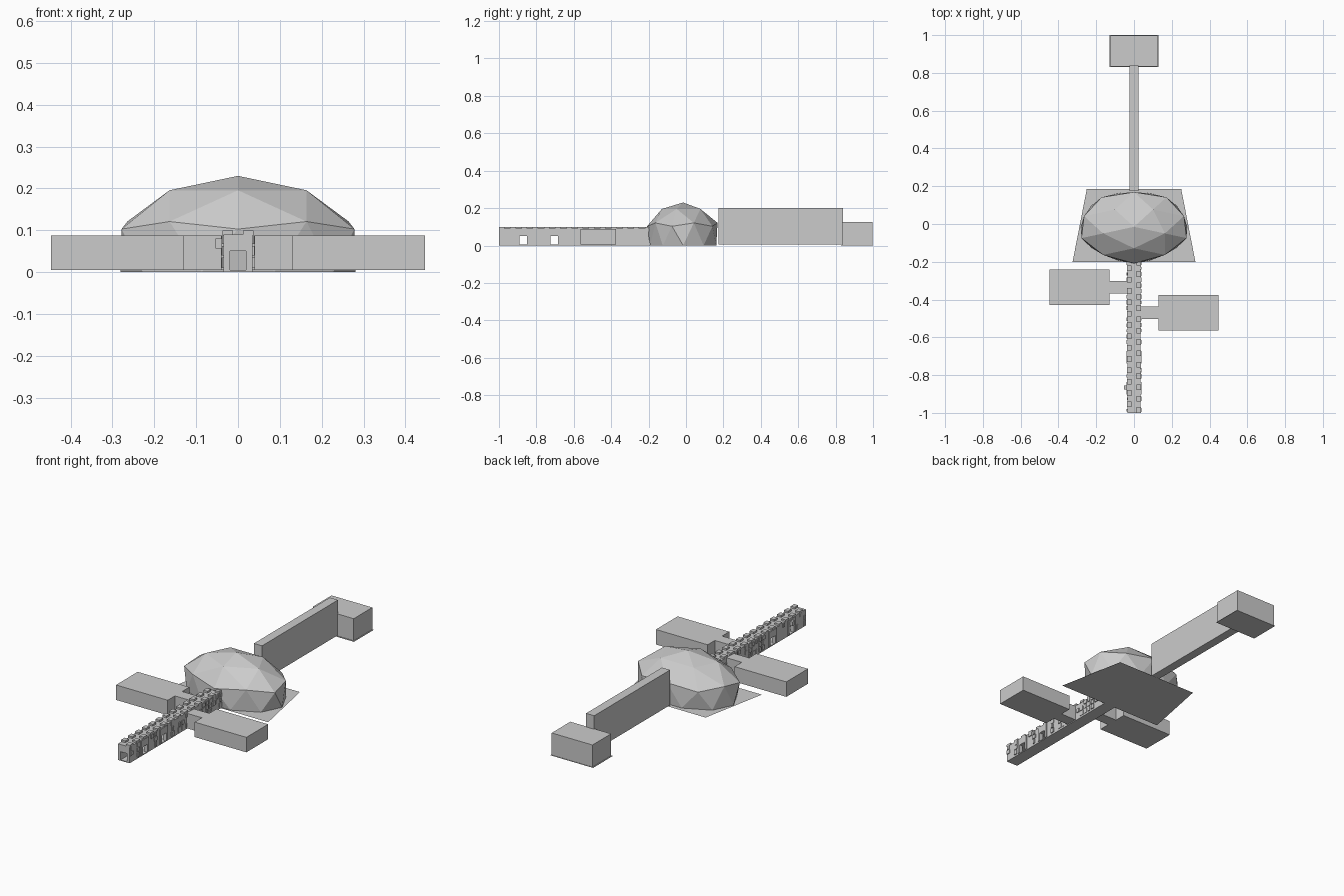
import bpy, bmesh, math, random
from mathutils import Matrix

cube = bpy.data.objects.get("Cube")
if cube:
    bpy.data.objects.remove(cube)
random.seed(4)

grey = bpy.data.materials.new("plain_grey")
grey.use_nodes = True
grey.diffuse_color = (0.6, 0.6, 0.6, 1)
grey.node_tree.nodes["Principled BSDF"].inputs["Base Color"].default_value = (0.6, 0.6, 0.6, 1)


def finish(name, bm):
    mesh = bpy.data.meshes.new(name)
    bm.to_mesh(mesh)
    bm.free()
    mesh.materials.append(grey)
    obj = bpy.data.objects.new(name, mesh)
    bpy.context.collection.objects.link(obj)
    return obj


def add_box(bm, x, y, z):
    """Add a box given its (low, high) range on each axis."""
    ranges = (x, y, z)
    size = [b - a for a, b in ranges]
    mid = [(a + b) / 2 for a, b in ranges]
    bmesh.ops.create_cube(bm, size=1, matrix=Matrix.Translation(mid) @ Matrix.Diagonal((*size, 1)))


def boxes(name, *items):
    bm = bmesh.new()
    for item in items:
        add_box(bm, *item)
    return finish(name, bm)


# Faceted dome: upper half of an icosphere, drawn in at its foot
bm = bmesh.new()
bmesh.ops.create_icosphere(bm, subdivisions=2, radius=1, matrix=Matrix.Rotation(-math.pi / 2, 4, 'Z'))
bmesh.ops.delete(bm, geom=[v for v in bm.verts if v.co.z < -0.05], context='VERTS')
for v in bm.verts:
    pull = 0.86 if v.co.z < 0.05 else 1
    v.co = (v.co.x * 0.327 * pull, v.co.y * 0.216 * pull - 0.015, v.co.z * 0.23)
finish("dome", bm)

# Trapezoid ground sheet under the dome
bm = bmesh.new()
corners = [(-0.325, -0.2), (0.325, -0.2), (0.25, 0.185), (-0.25, 0.185)]
bm.faces.new([bm.verts.new((x, y, 0)) for x, y in corners])
finish("dome_floor", bm)

# Tall rear passage, end block and its floor
boxes("rear_passage", ((-0.025, 0.025), (0.175, 0.84), (0.005, 0.2)))
boxes("rear_block", ((-0.125, 0.125), (0.835, 0.998), (0.003, 0.125)))
boxes("rear_floor", ((-0.13, 0.13), (0.83, 1.0), (0, 0.003)))

# Side rooms joined to the front corridor by short links
Z_ROOM = (0.005, 0.088)
for name, s, y in (("right", -1, -0.335), ("left", 1, -0.47)):
    boxes(name + "_room", (sorted((s * 0.13, s * 0.447)), (y - 0.095, y + 0.095), Z_ROOM))
    boxes(name + "_link", (sorted((s * 0.03, s * 0.13)), (y - 0.032, y + 0.032), Z_ROOM))

# Front corridor: roof, floor and walls broken by two side doorways
DOORS = (-0.87, -0.705)
START, END, HALF_DOOR = -1.0, -0.19, 0.02
boxes("corridor_roof", ((-0.035, 0.035), (START, END), (0.05, 0.09)))
boxes("corridor_floor", ((-0.035, 0.035), (START, END), (0, 0.005)))
cuts = [START]
for d in DOORS:
    cuts += [d - HALF_DOOR, d + HALF_DOOR]
cuts.append(END)

for side, s in (("right", -1), ("left", 1)):
    wall_x = sorted((s * 0.019, s * 0.035))
    boxes(side + "_corridor_wall",
          *[(wall_x, (a, b), (0.005, 0.05)) for a, b in zip(cuts[::2], cuts[1::2])])

    # Raised door surrounds
    trim_x = sorted((s * 0.034, s * 0.04))
    parts = []
    for d in DOORS:
        parts += [(trim_x, (d - 0.033, d - HALF_DOOR), (0.005, 0.088)),
                  (trim_x, (d + HALF_DOOR, d + 0.033), (0.005, 0.088)),
                  (trim_x, (d - HALF_DOOR, d + HALF_DOOR), (0.05, 0.088))]
    boxes(side + "_door_trim", *parts)

    # Staggered roof blocks, alternating between the two sides
    step = 0.03
    count = int((END - START) / step)
    first = 0 if s > 0 else 1
    boxes(side + "_roof_blocks",
          *[(sorted((s * 0.012, s * 0.037)), (START + i * step, START + (i + 1) * step), (0.088, 0.1))
            for i in range(first, count, 2)])

    # Small panels along the outer wall
    parts = []
    for i in range(count):
        y = START + (i + 0.5) * step
        if any(abs(y - d) < 0.05 for d in DOORS):
            continue
        for low, high in ((0.01, 0.035), (0.04, 0.062), (0.067, 0.088)):
            if random.random() < 0.7:
                w = random.uniform(0.006, 0.012)
                depth = random.uniform(0.037, 0.041)
                parts.append((sorted((s * 0.034, s * depth)), (y - w, y + w), (low, high)))
    boxes(side + "_wall_panels", *parts)

# Wall unit over the right doorway
boxes("wall_unit", ((-0.054, -0.038), (-0.875, -0.855), (0.057, 0.08)))
